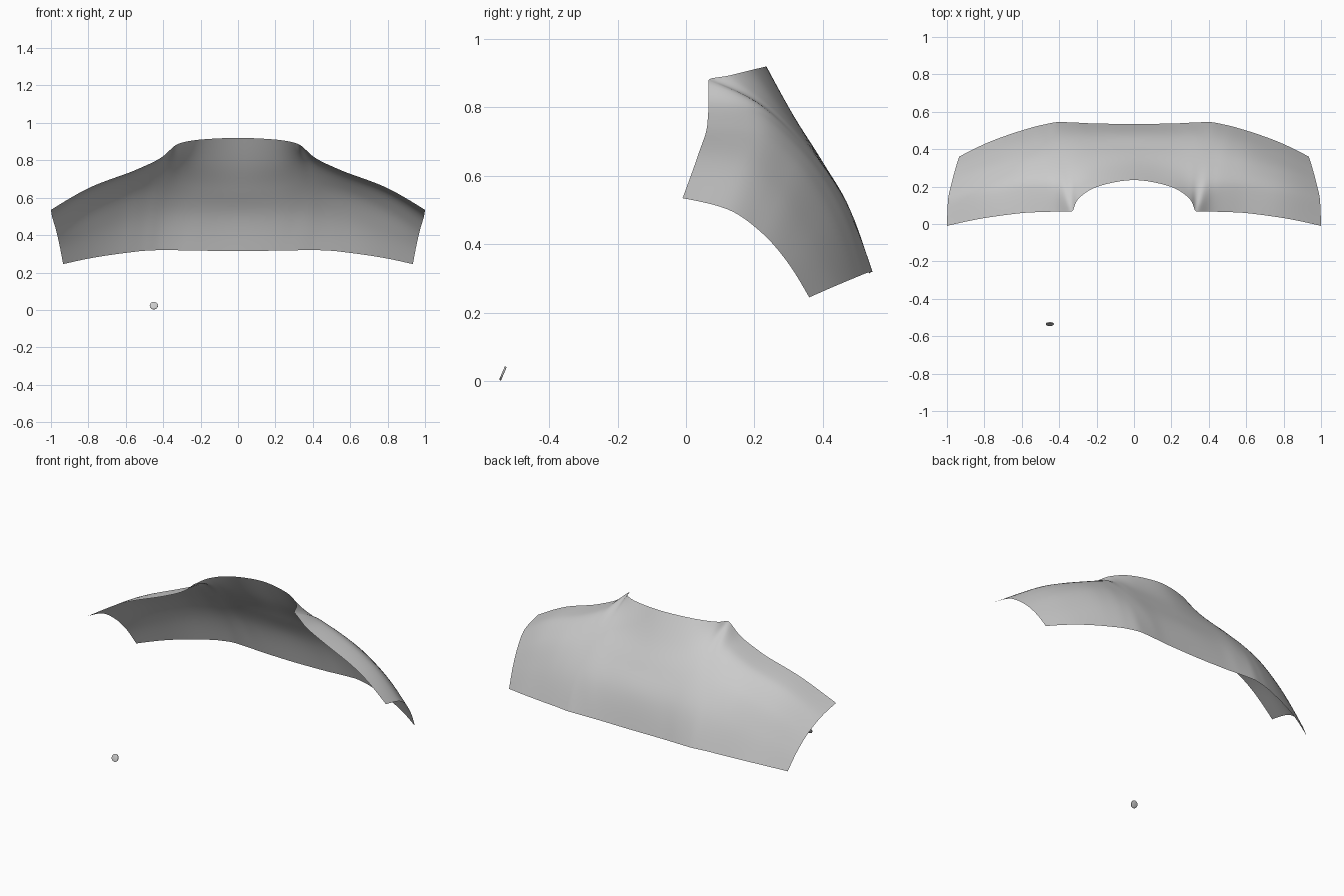
import bpy, bmesh
from mathutils import Vector

if "Cube" in bpy.data.objects:
    bpy.data.objects.remove(bpy.data.objects["Cube"])

# Half of the yoke: each row runs from neck / shoulder edge down to the lower hem
HALF = [
    [(0, .235, .92), (0, .315, .775), (0, .40, .64), (0, .48, .50), (0, .535, .315)],
    [(.20, .198, .911), (.20, .29, .785), (.20, .39, .65), (.20, .478, .50), (.20, .537, .317)],
    [(.305, .125, .893), (.305, .25, .80), (.305, .375, .665), (.305, .48, .50), (.31, .542, .319)],
    [(.335, .066, .88), (.36, .20, .82), (.38, .352, .68), (.395, .475, .50), (.40, .545, .32)],
    [(.41, .066, .815), (.43, .20, .79), (.455, .34, .675), (.475, .46, .50), (.49, .53, .317)],
    [(.55, .062, .747), (.56, .20, .733), (.575, .325, .645), (.585, .43, .49), (.60, .50, .305)],
    [(.78, .035, .66), (.785, .17, .64), (.785, .28, .555), (.78, .365, .43), (.77, .44, .28)],
    [(1, -.01, .535), (.995, .12, .503), (.975, .22, .435), (.955, .295, .35), (.935, .36, .245)],
]


def smooth_1d(vals, n):
    """Overshoot-free cubic through vals, n steps per span."""
    d = [b - a for a, b in zip(vals, vals[1:])]
    m = [2 * a * b / (a + b) if a * b > 0 else 0 for a, b in zip(d, d[1:])]
    m = [1.5 * d[0] - .5 * m[0]] + m + [1.5 * d[-1] - .5 * m[-1]]
    out = []
    for i in range(len(d)):
        for k in range(n):
            t = k / n
            out.append(vals[i] + t * (m[i] + t * (3 * d[i] - 2 * m[i] - m[i + 1]
                       + t * (m[i] + m[i + 1] - 2 * d[i]))))
    return out + [vals[-1]]


def smooth_path(pts, n):
    return list(zip(*(smooth_1d(axis, n) for axis in zip(*pts))))


def finish(bm, name, angle):
    mesh = bpy.data.meshes.new(name)
    bm.to_mesh(mesh)
    bm.free()
    obj = bpy.data.objects.new(name, mesh)
    bpy.context.collection.objects.link(obj)
    bpy.ops.object.select_all(action='DESELECT')
    obj.select_set(True)
    bpy.context.view_layer.objects.active = obj
    bpy.ops.object.shade_smooth_by_angle(angle=angle)
    return obj


# Yoke: mirrored control rows, interpolated both ways into a single cloth sheet
mirrored = [[(-x, y, z) for x, y, z in row] for row in reversed(HALF[1:])]
columns = [smooth_path(row, 6) for row in mirrored + HALF]
strips = [smooth_path(line, 6) for line in zip(*columns)]
bm = bmesh.new()
grid = [[bm.verts.new(p) for p in strip] for strip in strips]
for a, b in zip(grid, grid[1:]):
    for i in range(len(a) - 1):
        bm.faces.new((a[i], b[i], b[i + 1], a[i + 1]))
bm.normal_update()
if sum(f.normal.z for f in bm.faces) < 0:
    bmesh.ops.reverse_faces(bm, faces=bm.faces)
finish(bm, "back_yoke", 1.2)

# Button: small rounded disc leaning back
bm = bmesh.new()
bmesh.ops.create_cone(bm, cap_ends=True, segments=24, radius1=.022, radius2=.022, depth=.006)
rim = [e for e in bm.edges if abs(e.verts[0].co.z - e.verts[1].co.z) < 1e-5]
bmesh.ops.bevel(bm, geom=rim, offset=.0025, segments=2, profile=.5, affect='EDGES')
button = finish(bm, "button", .7)
button.rotation_mode = 'QUATERNION'
button.rotation_quaternion = Vector((0, -.92, .39)).to_track_quat('Z', 'Y')
button.location = (-.45, -.535, .023)
